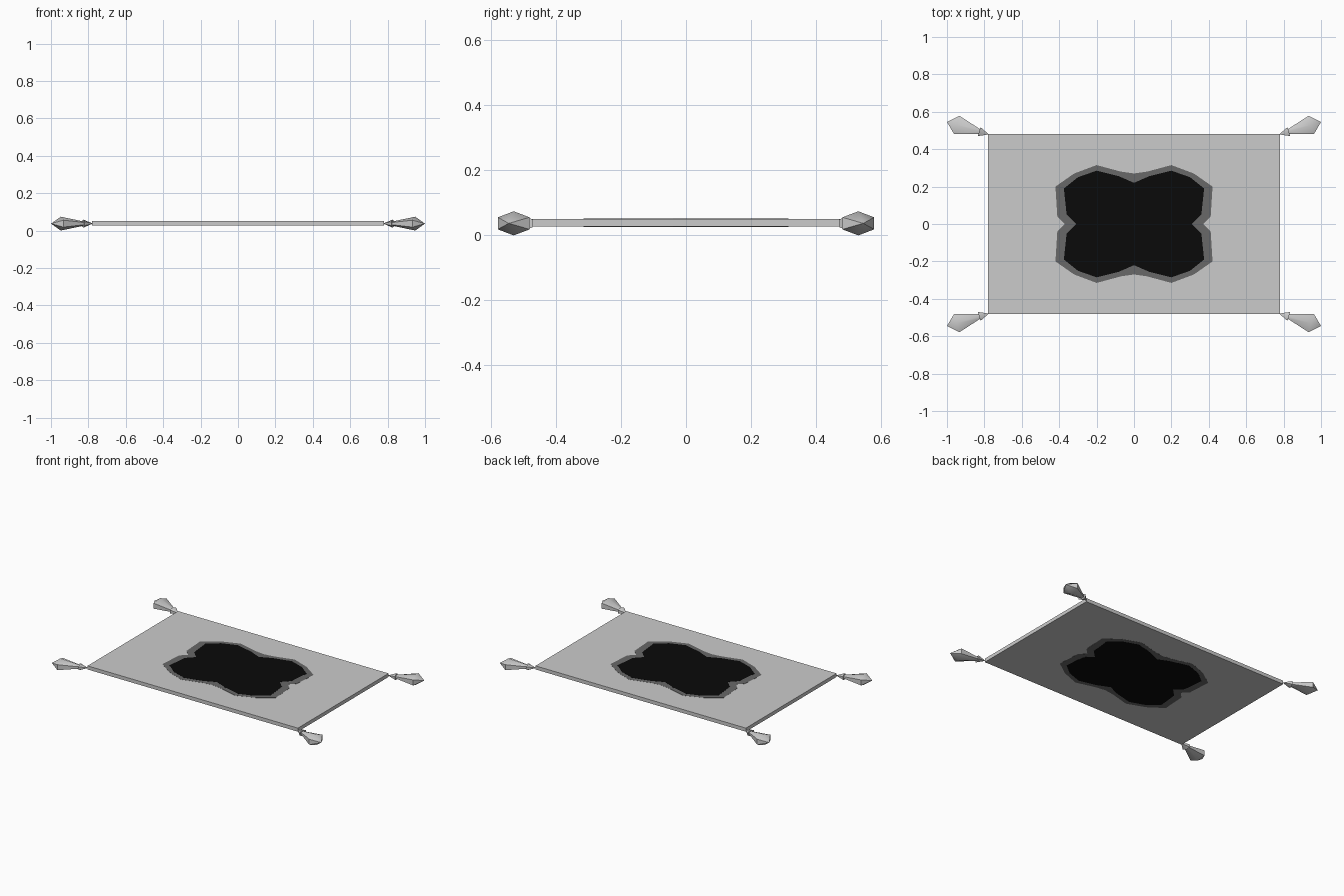
import bpy, bmesh, math
from mathutils import Vector

if "Cube" in bpy.data.objects:
    bpy.data.objects.remove(bpy.data.objects["Cube"])

Z0, Z1 = 0.027, 0.051          # carpet underside and top
HX, HY = 0.78, 0.48            # carpet half sizes


def finish(name, bm, material=None):
    bmesh.ops.recalc_face_normals(bm, faces=bm.faces)
    mesh = bpy.data.meshes.new(name)
    bm.to_mesh(mesh)
    bm.free()
    obj = bpy.data.objects.new(name, mesh)
    bpy.context.collection.objects.link(obj)
    if material:
        mesh.materials.append(material)
    return obj


def paint(name, value):
    mat = bpy.data.materials.new(name)
    mat.diffuse_color = (value, value, value, 1)
    mat.use_nodes = True
    mat.node_tree.nodes["Principled BSDF"].inputs["Base Color"].default_value = mat.diffuse_color
    return mat


def slab(name, outline, z0, z1, material=None):
    bm = bmesh.new()
    face = bm.faces.new([bm.verts.new((x, y, z0)) for x, y in outline])
    side = bmesh.ops.extrude_face_region(bm, geom=[face], use_keep_orig=True)
    top = [v for v in side["geom"] if isinstance(v, bmesh.types.BMVert)]
    bmesh.ops.translate(bm, verts=top, vec=(0, 0, z1 - z0))
    return finish(name, bm, material)


def four_way(quarter):
    # quarter runs from the x axis to the y axis
    right = [(x, -y) for x, y in reversed(quarter[1:])] + quarter
    return right + [(-x, y) for x, y in reversed(right[1:-1])]


def tassel_part(name, rings):
    # rings: (distance along axis, half width, half height); zero width = point
    ang = math.radians(16.5)
    axis = Vector((math.cos(ang), math.sin(ang), 0))
    across = Vector((-axis.y, axis.x, 0))
    base = Vector((HX, HY, 0.037))
    bm = bmesh.new()
    loops = []
    for d, w, h in rings:
        loop = []
        for i in range(6):
            a = math.radians(30 + 60 * i)
            loop.append(bm.verts.new(base + axis * d
                        + across * (w * math.cos(a) / math.cos(math.pi / 6))
                        + Vector((0, 0, h * math.sin(a)))))
        loops.append(loop)
    for a, b in zip(loops, loops[1:]):
        for i in range(6):
            j = (i + 1) % 6
            bm.faces.new((a[i], a[j], b[j], b[i]))
    bm.faces.new(loops[0])
    bm.faces.new(loops[-1])
    bmesh.ops.remove_doubles(bm, verts=bm.verts, dist=0.0005)
    obj = finish(name, bm)
    mirror = obj.modifiers.new("four_corners", "MIRROR")
    mirror.use_axis = (True, True, False)
    mirror.use_mirror_merge = False
    bpy.ops.object.select_all(action="DESELECT")
    obj.select_set(True)
    bpy.context.view_layer.objects.active = obj
    bpy.ops.object.shade_smooth_by_angle(angle=math.radians(50))
    return obj


# Flat carpet
slab("carpet", [(-HX, -HY), (HX, -HY), (HX, HY), (-HX, HY)], Z0, Z1)

# Dark centre pattern with a softer border, showing on both faces
border = [(0.37, 0), (0.41, 0.04), (0.42, 0.2), (0.32, 0.27),
          (0.2, 0.315), (0.07, 0.28), (0, 0.27)]
centre = [(0.31, 0), (0.36, 0.05), (0.375, 0.19), (0.3, 0.25),
          (0.2, 0.285), (0.08, 0.255), (0, 0.22)]
slab("pattern_border", four_way(border), Z0 - 0.0006, Z1 + 0.0006,
     paint("dark_grey", 0.14))
slab("pattern_centre", four_way(centre), Z0 - 0.0012, Z1 + 0.0012,
     paint("black", 0.003))

# Corner tassels: pointed knot and flared tuft
tassel_part("tassel_knot", [(-0.004, 0, 0), (0.05, 0.025, 0.022)])
tassel_part("tassel_tuft", [(0.035, 0.012, 0.011), (0.05, 0.014, 0.012),
                            (0.175, 0.051, 0.037), (0.229, 0, 0)])
